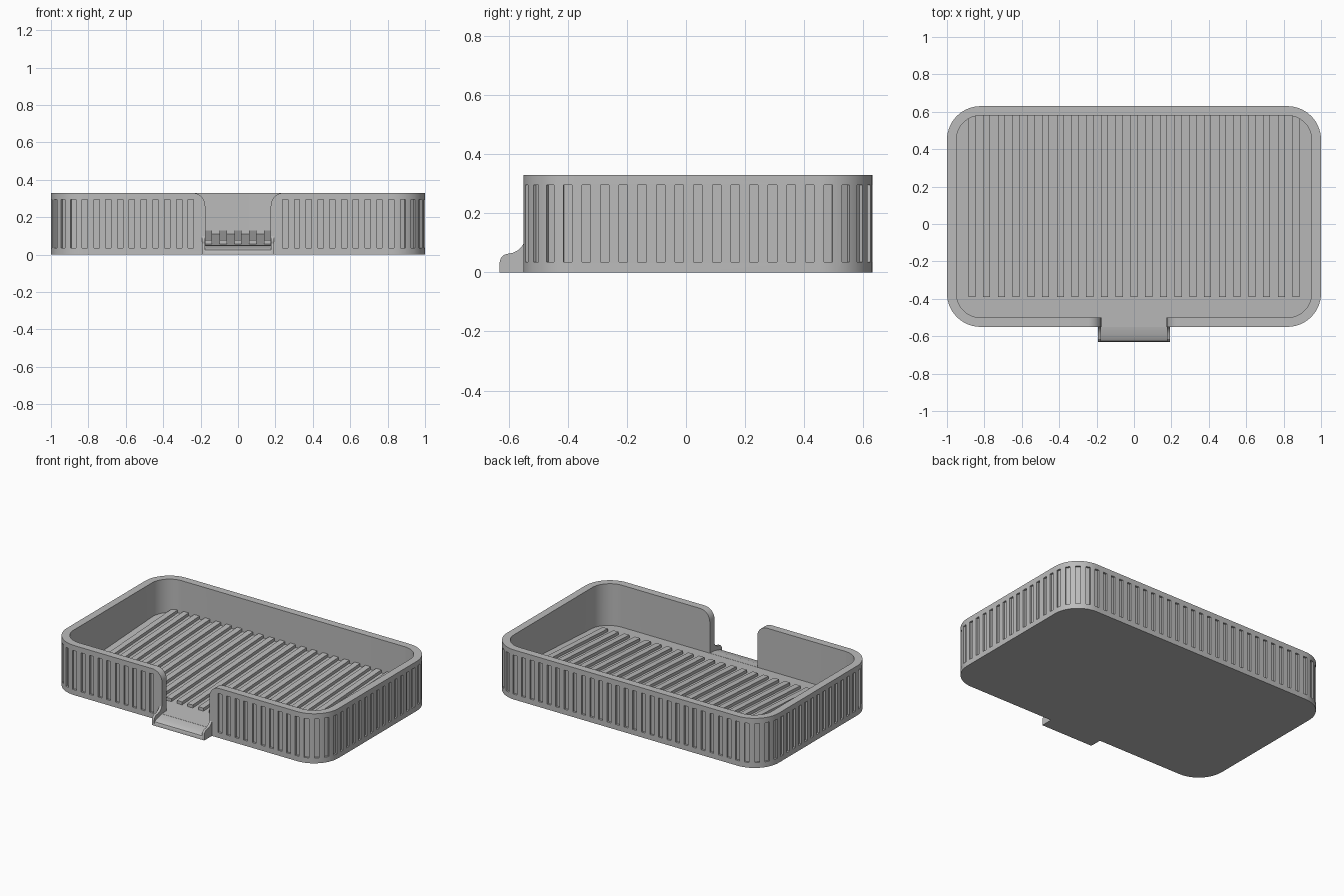
import bpy, bmesh
from math import sin, cos, pi, radians
from mathutils import Matrix, Vector

cube = bpy.data.objects.get("Cube")
if cube:
    bpy.data.objects.remove(cube, do_unlink=True)

grey = bpy.data.materials.new("warm_grey_plastic")
grey.use_nodes = True
grey.diffuse_color = (0.5, 0.5, 0.5, 1)
grey.node_tree.nodes["Principled BSDF"].inputs["Base Color"].default_value = (0.5, 0.5, 0.5, 1)

HEIGHT, RADIUS, WALL = 0.33, 0.18, 0.05
X, FRONT, BACK = 1.0, -0.55, 0.63


def floor_z(y):
    """Draining floor, rising towards the back."""
    return 0.055 + 0.055 * (y + 0.42)


def finish(name, bm):
    bmesh.ops.recalc_face_normals(bm, faces=bm.faces)
    mesh = bpy.data.meshes.new(name)
    bm.to_mesh(mesh)
    bm.free()
    mesh.materials.append(grey)
    obj = bpy.data.objects.new(name, mesh)
    bpy.context.collection.objects.link(obj)
    return obj


def loft(name, start, end):
    """Solid between two matching outlines."""
    bm = bmesh.new()
    a = [bm.verts.new(p) for p in start]
    b = [bm.verts.new(p) for p in end]
    bm.faces.new(a)
    bm.faces.new(b)
    for i in range(len(a)):
        j = (i + 1) % len(a)
        bm.faces.new((a[i], a[j], b[j], b[i]))
    return finish(name, bm)


def extrude_x(name, profile, x0, x1):
    return loft(name, [(x0, y, z) for y, z in profile], [(x1, y, z) for y, z in profile])


def rounded_rect(inset, steps=14):
    r = RADIUS - inset
    cx, y0, y1 = X - RADIUS, FRONT + RADIUS, BACK - RADIUS
    corners = ((cx, y1, 0), (-cx, y1, 90), (-cx, y0, 180), (cx, y0, 270))
    return [(x + r * cos(radians(a + 90 * i / steps)), y + r * sin(radians(a + 90 * i / steps)))
            for x, y, a in corners for i in range(steps + 1)]


def smooth(obj):
    bpy.ops.object.select_all(action='DESELECT')
    obj.select_set(True)
    bpy.context.view_layer.objects.active = obj
    bpy.ops.object.shade_smooth_by_angle(angle=radians(25))


def cut(obj, cutter):
    mod = obj.modifiers.new("cut", 'BOOLEAN')
    mod.operation, mod.solver, mod.object = 'DIFFERENCE', 'EXACT', cutter
    bpy.context.view_layer.objects.active = obj
    bpy.ops.object.modifier_apply(modifier=mod.name)
    bpy.data.objects.remove(cutter, do_unlink=True)


# Tray body with a hollow inside
outer, inner = rounded_rect(0), rounded_rect(WALL)
tray = loft("tray_body", [(x, y, 0) for x, y in outer], [(x, y, HEIGHT) for x, y in outer])
cut(tray, loft("hollow_cutter", [(x, y, floor_z(y)) for x, y in inner],
               [(x, y, 0.5) for x, y in inner]))

# Pouring notch with rounded upper corners
HALF, R = 0.175, 0.07
side = [(HALF, None), (HALF, HEIGHT - R)]
side += [(HALF + R - R * cos(a), HEIGHT - R + R * sin(a)) for a in [pi / 2 * i / 8 for i in range(1, 9)]]
side += [(HALF + R, 0.5)]
notch = side + [(-x, z) for x, z in reversed(side)]


def notch_ring(y):
    return [(x, y, floor_z(y) + 0.001 if z is None else z) for x, z in notch]


cut(tray, loft("notch_cutter", notch_ring(-0.7), notch_ring(-0.48)))

# Vertical flutes around the outside
path = [Vector(p) for p in rounded_rect(0, 40)]
path.append(path[0])
total = sum((b - a).length for a, b in zip(path, path[1:]))
COUNT = 96
bm = bmesh.new()
travelled, k = 0.0, 0
for a, b in zip(path, path[1:]):
    length = (b - a).length
    while k < COUNT and length > 0 and (k + 0.5) * total / COUNT <= travelled + length:
        p = a.lerp(b, ((k + 0.5) * total / COUNT - travelled) / length)
        k += 1
        if p.y < FRONT + 0.01 and abs(p.x) < 0.205:
            continue
        d = (b - a).normalized()
        frame = Matrix(((d.x, -d.y, 0, p.x), (d.y, d.x, 0, p.y), (0, 0, 1, 0.165), (0, 0, 0, 1)))
        bmesh.ops.create_cube(bm, size=1, matrix=frame @ Matrix.Diagonal((0.029, 0.026, 0.26, 1)))
    travelled += length
cut(tray, finish("flute_cutter", bm))
smooth(tray)

# Raised ribs across the floor
Y0, Y1 = -0.39, BACK - WALL + 0.01
rib_profile = [(Y0, 0.03), (Y1, 0.03), (Y1, floor_z(Y1) + 0.02), (Y0, floor_z(Y0) + 0.02)]
for i in range(-11, 12):
    x = i * 0.0788
    # outermost ribs stop where the rounded corners begin
    extrude_x(f"floor_rib_{i + 12}", rib_profile, x - 0.019, x + 0.019)

# Spout lip with a rounded nose
lip = [(-0.53, 0), (-0.63, 0), (-0.63, 0.012), (-0.625, 0.024), (-0.612, 0.032),
       (-0.59, 0.038), (-0.55, floor_z(-0.55)), (-0.53, floor_z(-0.53))]
smooth(extrude_x("spout_lip", lip, -0.18, 0.18))

# Side fins of the spout, sweeping up into the wall
fin = [(-0.53, 0), (-0.63, 0), (-0.63, 0.035), (-0.626, 0.049), (-0.616, 0.059), (-0.602, 0.063),
       (-0.585, 0.066), (-0.568, 0.075), (-0.555, 0.088), (-0.548, 0.1), (-0.53, 0.1)]
for name, s in (("left", 1), ("right", -1)):
    smooth(extrude_x(f"spout_fin_{name}", fin, s * 0.176, s * 0.193))
